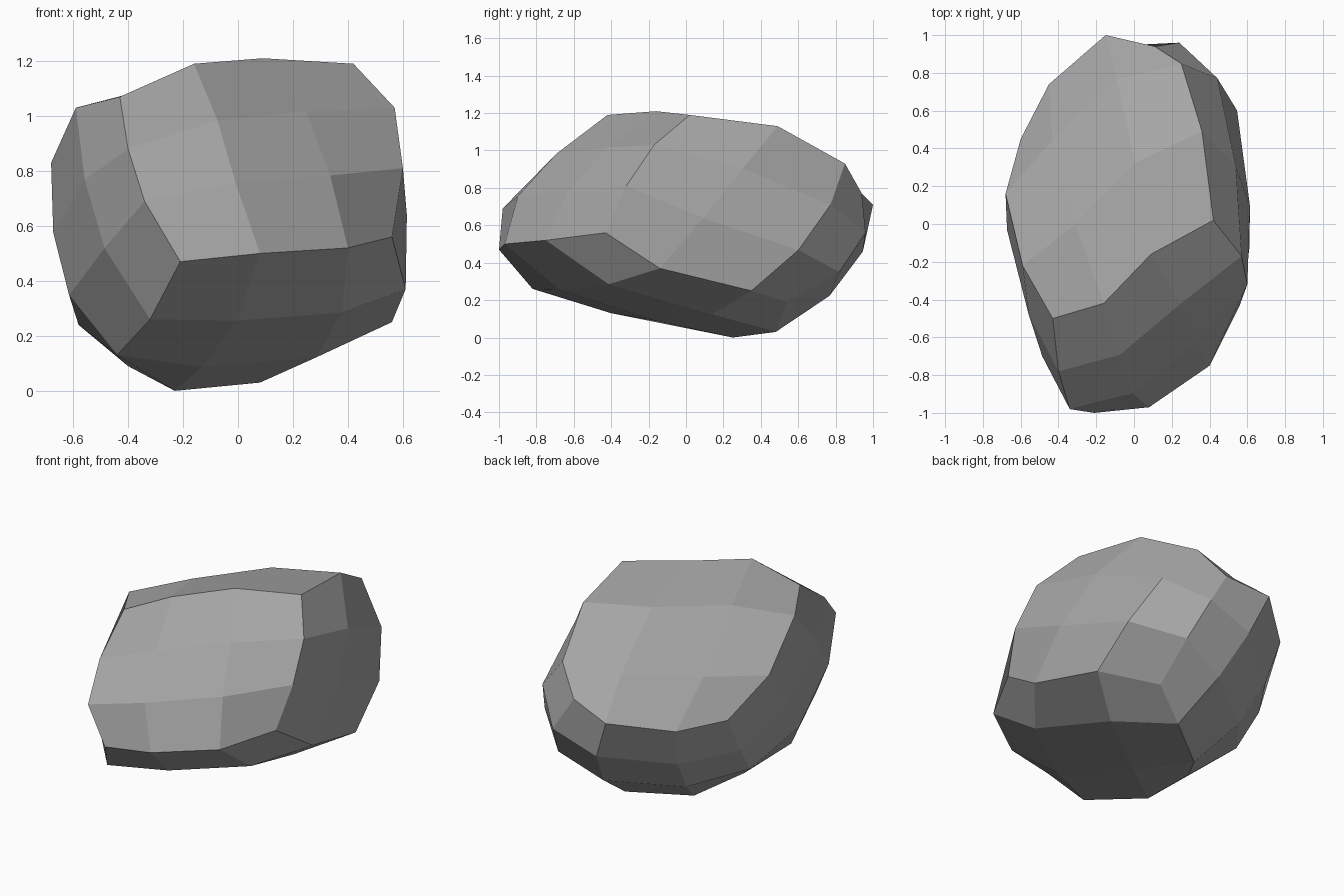
import bpy
import bmesh
from mathutils import Vector

default_cube = bpy.data.objects.get("Cube")
if default_cube:
    bpy.data.objects.remove(default_cube, do_unlink=True)

STEPS = 3  # faces along each edge of the six-sided block


def make_material(name, colour):
    material = bpy.data.materials.new(name)
    material.use_nodes = True
    material.diffuse_color = colour
    material.node_tree.nodes["Principled BSDF"].inputs["Base Color"].default_value = colour
    return material


def square_path():
    """Walk around a square grid's border, from the upper left corner."""
    along = range(STEPS)
    path = [(step, STEPS) for step in along]
    path += [(STEPS, STEPS - step) for step in along]
    path += [(STEPS - step, 0) for step in along]
    path += [(0, step) for step in along]
    return path


# Rims of the front and back faces
front_rim = [
    (-.43, -.5, 1.07), (-.16, -.42, 1.19), (.09, -.16, 1.21), (.42, .02, 1.19),
    (.57, -.17, 1.03), (.6, -.32, .81), (.56, -.43, .56), (.4, -.75, .52),
    (.08, -.97, .5), (-.21, -1, .47), (-.34, -.98, .69), (-.4, -.78, .88),
]
back_rim = [
    (-.6, .45, .64), (-.45, .74, .64), (-.15, 1, .71), (.11, .94, .77),
    (.24, .96, .56), (.3, .82, .35), (.26, .54, .19), (.08, .48, .03),
    (-.23, .25, 0), (-.4, 0, .09), (-.58, .2, .24), (-.62, .35, .42),
]
# Long ridges joining the rims, keyed by corner
ridges = {
    (0, STEPS): [(-.59, -.22, 1.03), (-.68, .16, .83)],
    (STEPS, STEPS): [(.36, .49, 1.13), (.25, .85, .93)],
    (STEPS, 0): [(.61, -.14, .37), (.56, .35, .25)],
    (0, 0): [(-.32, -.82, .26), (-.44, -.4, .13)],
}

points = {}
for depth, rim in ((0, front_rim), (STEPS, back_rim)):
    for (column, row), position in zip(square_path(), rim):
        points[column, depth, row] = Vector(position)
for (column, row), ridge in ridges.items():
    for depth, position in enumerate(ridge, start=1):
        points[column, depth, row] = Vector(position)


def side_key(axis, level, first, second):
    """Grid address on one of the six sides."""
    address = [first, second]
    address.insert(axis, level)
    return tuple(address)


def fill_side(axis, level):
    """Bulge the middle of a side to follow its four border ridges."""
    def border(first, second):
        return points[side_key(axis, level, first, second)]

    for first in range(1, STEPS):
        for second in range(1, STEPS):
            u, v = first / STEPS, second / STEPS
            across = border(0, second).lerp(border(STEPS, second), u)
            along = border(first, 0).lerp(border(first, STEPS), v)
            low = border(0, 0).lerp(border(STEPS, 0), u)
            high = border(0, STEPS).lerp(border(STEPS, STEPS), u)
            points[side_key(axis, level, first, second)] = across + along - low.lerp(high, v)


sides = [(axis, level) for axis in range(3) for level in (0, STEPS)]
for axis, level in sides:
    fill_side(axis, level)

# Faceted boulder
bm = bmesh.new()
verts = {key: bm.verts.new(position) for key, position in points.items()}
for axis, level in sides:
    for first in range(STEPS):
        for second in range(STEPS):
            corners = [(first, second), (first + 1, second),
                       (first + 1, second + 1), (first, second + 1)]
            bm.faces.new([verts[side_key(axis, level, a, b)] for a, b in corners])
bmesh.ops.recalc_face_normals(bm, faces=bm.faces)

mesh = bpy.data.meshes.new("boulder")
bm.to_mesh(mesh)
bm.free()
mesh.materials.append(make_material("stone grey", (.38, .38, .38, 1)))
boulder = bpy.data.objects.new("boulder", mesh)
bpy.context.collection.objects.link(boulder)
